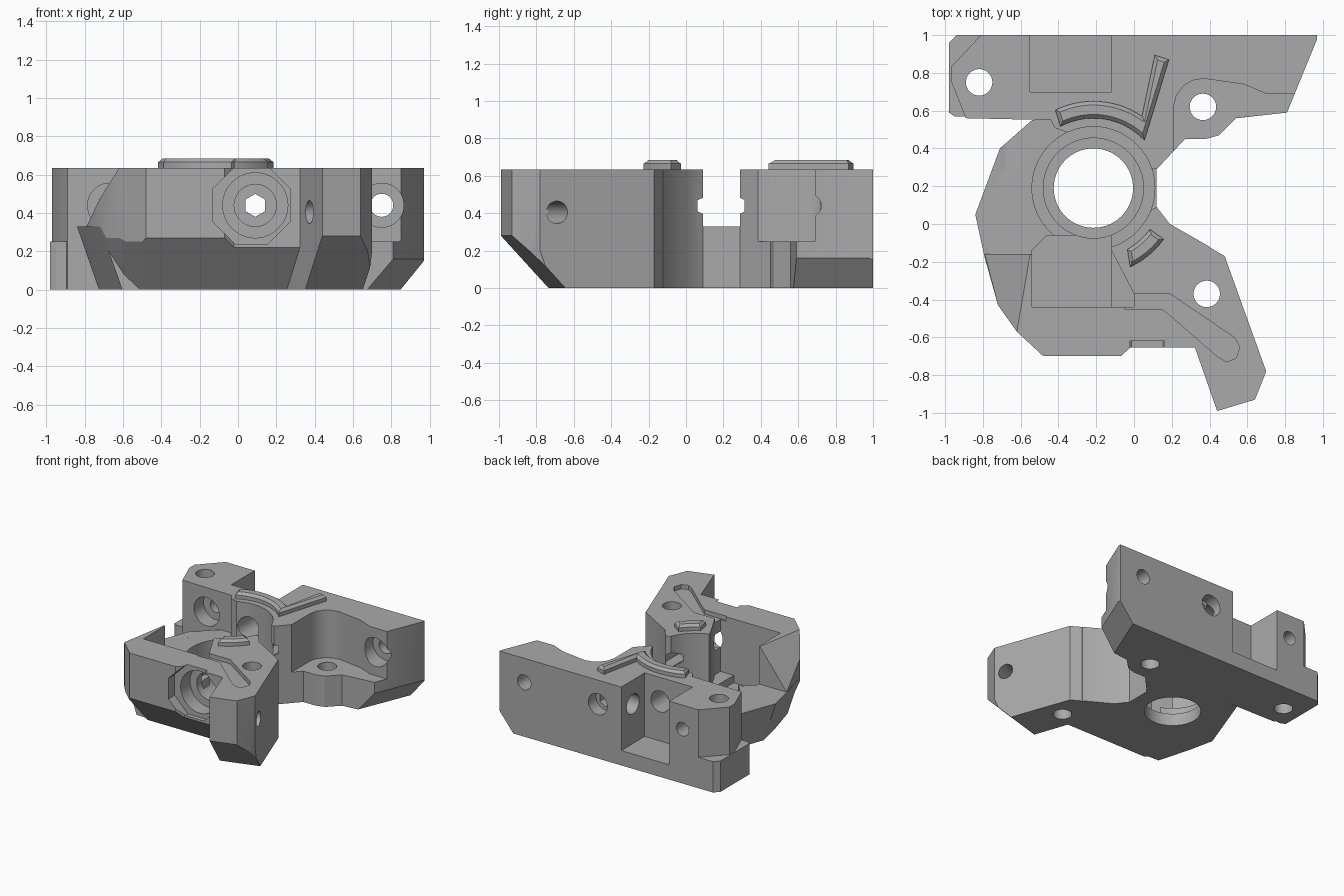
import bpy, bmesh, math
from mathutils import Vector, Matrix

if "Cube" in bpy.data.objects:
    bpy.data.objects.remove(bpy.data.objects["Cube"])

grey = bpy.data.materials.new("mid_grey")
grey.use_nodes = True
colour = (0.4, 0.4, 0.4, 1)
grey.diffuse_color = colour
grey.node_tree.nodes["Principled BSDF"].inputs["Base Color"].default_value = colour

TOP = 0.635
CX, CY = -0.215, 0.19      # main bore centre
HZ = 0.44                  # height of the horizontal holes


def finish(name, bm):
    bmesh.ops.recalc_face_normals(bm, faces=bm.faces)
    mesh = bpy.data.meshes.new(name)
    bm.to_mesh(mesh)
    bm.free()
    mesh.materials.append(grey)
    obj = bpy.data.objects.new(name, mesh)
    bpy.context.collection.objects.link(obj)
    return obj


def prism(name, outline, z0, z1, planes=(), bevel=0):
    """Extruded outline, trimmed by (point, outward normal) planes."""
    bm = bmesh.new()
    face = bm.faces.new([bm.verts.new((x, y, z0)) for x, y in outline])
    ext = bmesh.ops.extrude_face_region(bm, geom=[face])
    top = [v for v in ext["geom"] if isinstance(v, bmesh.types.BMVert)]
    bmesh.ops.translate(bm, verts=top, vec=(0, 0, z1 - z0))
    bmesh.ops.recalc_face_normals(bm, faces=bm.faces)
    for point, normal in planes:
        res = bmesh.ops.bisect_plane(bm, geom=bm.verts[:] + bm.edges[:] + bm.faces[:],
                                     plane_co=point, plane_no=normal, clear_outer=True)
        cut = [e for e in res["geom_cut"] if isinstance(e, bmesh.types.BMEdge)]
        bmesh.ops.holes_fill(bm, edges=[e for e in cut if e.is_boundary], sides=0)
    if bevel:
        edges = [e for e in bm.edges if all(v.co.z > z1 - 0.001 for v in e.verts)]
        bmesh.ops.bevel(bm, geom=edges, offset=bevel, segments=1, affect='EDGES')
    return finish(name, bm)


def under(p, q, z, inset):
    """Plane undercutting wall p-q from height z to an inset foot at the ground."""
    a, b = Vector((*p, z)), Vector((*q, z))
    along = (b - a).normalized()
    out = Vector((along.y, -along.x, 0))
    n = out * z - Vector((0, 0, inset))
    return a, n.normalized()


def rod(p, q, r, segments=48):
    """Cylinder from p to q."""
    p, q = Vector(p), Vector(q)
    d = q - p
    bm = bmesh.new()
    m = Matrix.Translation((p + q) / 2) @ d.to_track_quat('Z', 'Y').to_matrix().to_4x4()
    if segments == 8:
        m = m @ Matrix.Rotation(math.pi / 8, 4, 'Z')
    bmesh.ops.create_cone(bm, cap_ends=True, segments=segments, radius1=r, radius2=r,
                          depth=d.length, matrix=m)
    return finish("cutter", bm)


def combine(target, tool, operation):
    mod = target.modifiers.new("join", 'BOOLEAN')
    mod.object, mod.operation, mod.solver = tool, operation, 'EXACT'
    bpy.context.view_layer.objects.active = target
    bpy.ops.object.modifier_apply(modifier=mod.name)
    bpy.data.objects.remove(tool)


def arc(r, a0, a1, n=14):
    steps = [math.radians(a0 + (a1 - a0) * i / n) for i in range(n + 1)]
    return [(CX + r * math.cos(a), CY + r * math.sin(a)) for a in steps]


# Low wing around the bore
left = [(-0.54, 0.55), (-0.71, 0.40), (-0.84, 0.05), (-0.79, -0.18), (-0.72, -0.43)]
wing = prism("housing", left + [(-0.5, -0.44), (0.12, -0.3), (0.12, 0.55)], 0, 0.33,
             [under(left[i], left[i + 1], 0.33, 0.11) for i in range(1, 4)])

# Front wall with sloped shoulder and undercut foot
shoulder = [Vector(p) for p in ((-0.55, -0.16, TOP), (-0.62, -0.57, TOP), (-0.79, -0.16, 0.33))]
slope = (shoulder[1] - shoulder[0]).cross(shoulder[2] - shoulder[0])
if slope.z < 0:
    slope.negate()
corner = [(-0.79, -0.16), (-0.72, -0.43), (-0.62, -0.57), (-0.48, -0.70), (-0.07, -0.70)]
front = prism("front_wall", corner + [(-0.02, -0.655), (0.40, -0.655), (0.40, -0.12), (0.19, 0),
              (0.12, 0.09), (-0.3, -0.16)], 0, TOP,
              [(shoulder[0], slope.normalized()),
               under(corner[0], corner[1], 0.33, 0.11),
               under(corner[1], corner[2], 0.27, 0.14),
               under(corner[2], corner[3], 0.25, 0.17),
               under(corner[3], corner[4], 0.27, 0.24)])

# Angled front arm
tip = [(0.44, -0.99), (0.64, -0.93), (0.70, -0.78)]
arm = prism("front_arm", tip + [(0.48, -0.17), (0.19, 0), (0.22, -0.36)], 0, TOP,
            [under(tip[0], tip[1], 0.28, 0.27), under(tip[1], tip[2], 0.2, 0.05)])

# Rear block with chamfered right end
end = [(0.81, 0.59), (0.97, 0.98)]
rear = prism("rear_block", [(-0.81, 1), (-0.97, 0.83), (-0.97, 0.76), (-0.89, 0.56),
             (-0.44, 0.55), (-0.42, 0.51), (-0.34, 0.48), (-0.3, 0.3), (0.12, 0.29), (0.27, 0.45),
             (0.38, 0.45), (0.45, 0.47), (0.54, 0.56)] + end + [(0.97, 1)], 0, TOP,
             [under(end[0], end[1], 0.16, 0.12)])
foot = prism("rear_foot", [(-0.94, 1), (-0.98, 0.96), (-0.98, 0.59), (-0.95, 0.57),
             (-0.7, 0.57), (-0.7, 1)], 0, 0.25)
for part in (front, arm, rear, foot):
    combine(wing, part, 'UNION')

# Pockets: ledge, rear recess, front cavity, side step and shallow top channel
pockets = [
    ([(0.21, 0.38), (0.21, 0.62), (0.225, 0.68), (0.26, 0.73), (0.31, 0.76), (0.37, 0.77),
      (0.58, 0.74), (0.70, 0.69), (1.1, 0.69), (1.1, 0.38)], 0.25),
    ([(-0.55, 0.70), (-0.12, 0.70), (-0.12, 1.1), (-0.55, 1.1)], 0.12),
    ([(-0.54, -0.44), (-0.54, -0.14), (-0.46, -0.06), (-0.12, -0.06), (-0.12, -0.44)], 0.12),
    ([(-0.13, -0.05), (-0.13, -0.12), (0.0, -0.37), (0.0, -0.44), (-0.2, -0.44),
      (-0.2, -0.05)], 0.18),
    ([(-0.05, -0.37), (0.19, -0.37), (0.53, -0.60), (0.56, -0.65), (0.54, -0.71), (0.49, -0.73),
      (0.44, -0.70), (0.21, -0.5), (0.15, -0.45), (-0.05, -0.45)], 0.60),
]
for outline, floor in pockets:
    combine(wing, prism("cutter", outline, floor, 1), 'DIFFERENCE')

# Stepped main bore and vertical bolt holes
for r, z in ((0.325, 0.18), (0.265, 0.1), (0.21, -0.1)):
    combine(wing, rod((CX, CY, z), (CX, CY, 1), r, 96), 'DIFFERENCE')
for x, y in ((0.385, -0.37), (0.365, 0.62), (-0.82, 0.75)):
    combine(wing, rod((x, y, -0.1), (x, y, 1), 0.07), 'DIFFERENCE')

# Horizontal holes: x, from y, to y, radius, sides
for x, y0, y1, r, sides in (
        (0.07, -0.8, -0.62, 0.22, 8), (0.09, -0.8, -0.50, 0.17, 48),
        (0.09, -0.8, -0.12, 0.11, 48), (0.09, -0.8, 1.1, 0.06, 6),
        (0.09, 0.9, 1.1, 0.085, 48), (0.75, 0.5, 0.82, 0.115, 48),
        (0.75, 0.5, 1.1, 0.06, 48), (-0.67, 0.3, 0.68, 0.115, 48),
        (-0.67, 0.5, 1.1, 0.055, 48), (-0.26, 0.4, 0.8, 0.085, 48)):
    combine(wing, rod((x, y0, HZ), (x, y1, HZ), r, sides), 'DIFFERENCE')
combine(wing, rod((-0.2, 0.85, HZ), (0.05, 0.85, HZ), 0.08), 'DIFFERENCE')
combine(wing, rod((0.86, -0.62, 0.405), (0.2, -0.86, 0.405), 0.06), 'DIFFERENCE')

# Raised ribs on the top
ribs = [
    prism("rear_rib", arc(0.37, 118, 43) + [(0.185, 0.87), (0.11, 0.895)] + arc(0.46, 56, 116),
          TOP - 0.01, 0.685, bevel=0.02),
    prism("front_rib", arc(0.37, -61, -36) + arc(0.46, -36, -65), TOP - 0.01, 0.685, bevel=0.02),
]

for obj in [wing] + ribs:
    bpy.ops.object.select_all(action='DESELECT')
    obj.select_set(True)
    bpy.context.view_layer.objects.active = obj
    bpy.ops.object.shade_smooth_by_angle(angle=math.radians(25))
